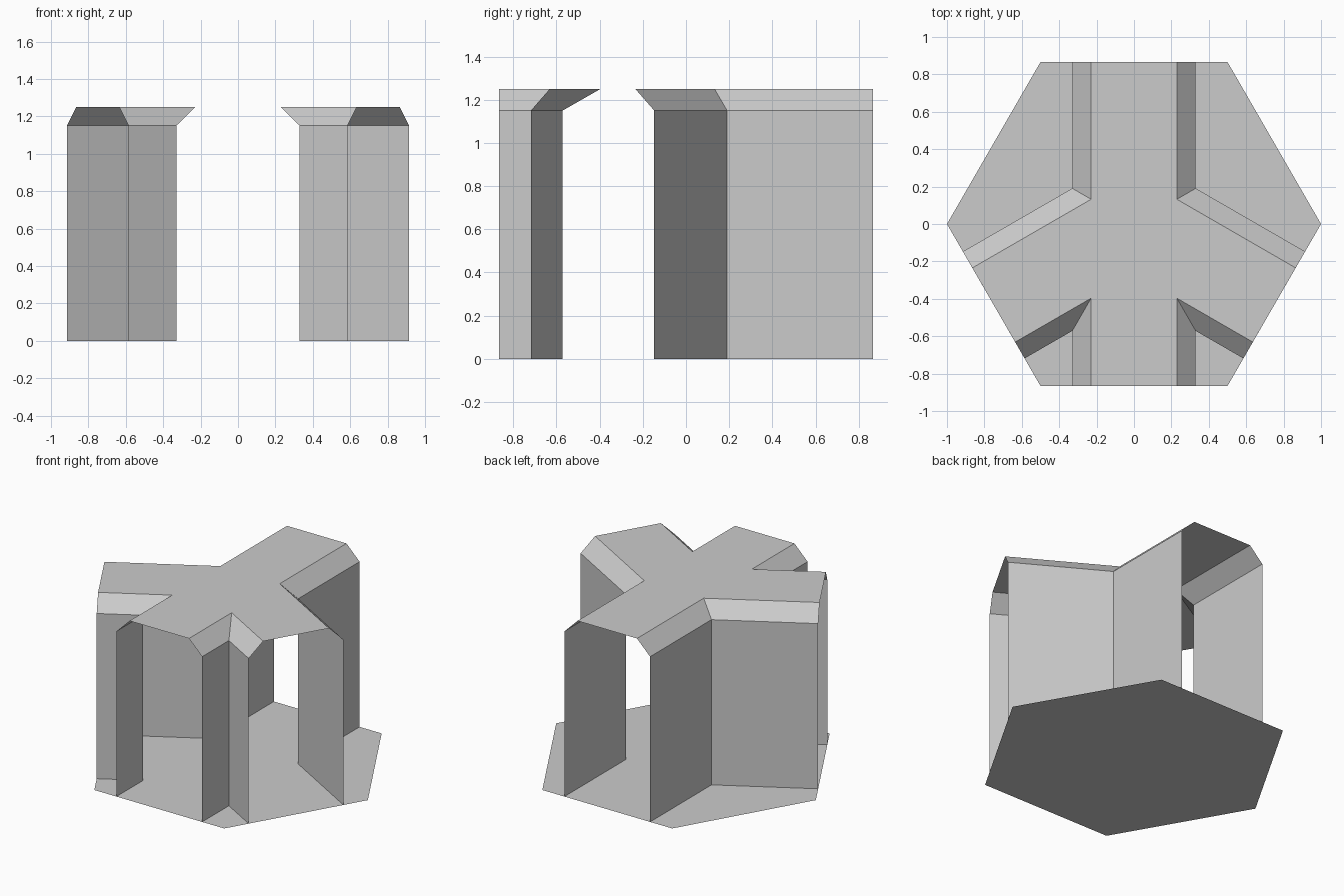
import bpy
import bmesh
from math import sin, radians
from mathutils import Vector, Matrix

cube = bpy.data.objects.get("Cube")
if cube:
    bpy.data.objects.remove(cube)

APOTHEM = 0.866                      # centre to a flat side of the floor
WALL_HALF, ROOF_HALF = 0.33, 0.229   # corridor half widths
WALL_TOP, ROOF_TOP = 1.15, 1.25
CORRIDORS = [-90, -30, 90, 210]      # headings, counter-clockwise

grey = bpy.data.materials.new("plain grey")
grey.use_nodes = True
grey.diffuse_color = (0.6, 0.6, 0.6, 1)
grey.node_tree.nodes["Principled BSDF"].inputs["Base Color"].default_value = grey.diffuse_color


def turned(angle, along, side=0.0):
    """Point at a distance along, and to the left of, a heading."""
    return Matrix.Rotation(radians(angle), 3, 'Z') @ Vector((along, side, 0))


def outline(half, z):
    """Junction outline: two mouth corners per corridor, then the inner corner."""
    points = []
    for i, angle in enumerate(CORRIDORS):
        gap = (CORRIDORS[(i + 1) % len(CORRIDORS)] - angle) % 360
        points.append(turned(angle, APOTHEM, -half))
        points.append(turned(angle, APOTHEM, half))
        points.append(turned(angle + gap / 2, half / sin(radians(gap / 2))))
    return [p + Vector((0, 0, z)) for p in points]


def add_object(name, bm):
    mesh = bpy.data.meshes.new(name)
    bm.to_mesh(mesh)
    bm.free()
    mesh.materials.append(grey)
    obj = bpy.data.objects.new(name, mesh)
    bpy.context.collection.objects.link(obj)


def add_band(name, low, high):
    """Sheet between two outlines, left open at the corridor mouths."""
    bm = bmesh.new()
    a = [bm.verts.new(p) for p in low]
    b = [bm.verts.new(p) for p in high]
    for i in range(len(a)):
        if i % 3:
            j = (i + 1) % len(a)
            bm.faces.new((a[i], a[j], b[j], b[i]))
    add_object(name, bm)


def add_sheet(name, points):
    bm = bmesh.new()
    bm.faces.new([bm.verts.new(p) for p in points])
    add_object(name, bm)


# Hexagonal floor
add_sheet("floor", [turned(60 * i, 1) for i in range(6)])

# Corridor walls, sloped roof edges and flat roof
eaves = outline(WALL_HALF, WALL_TOP)
ridge = outline(ROOF_HALF, ROOF_TOP)
add_band("corridor_walls", outline(WALL_HALF, 0), eaves)
add_band("sloped_roof_edges", eaves, ridge)
add_sheet("flat_roof", ridge)
